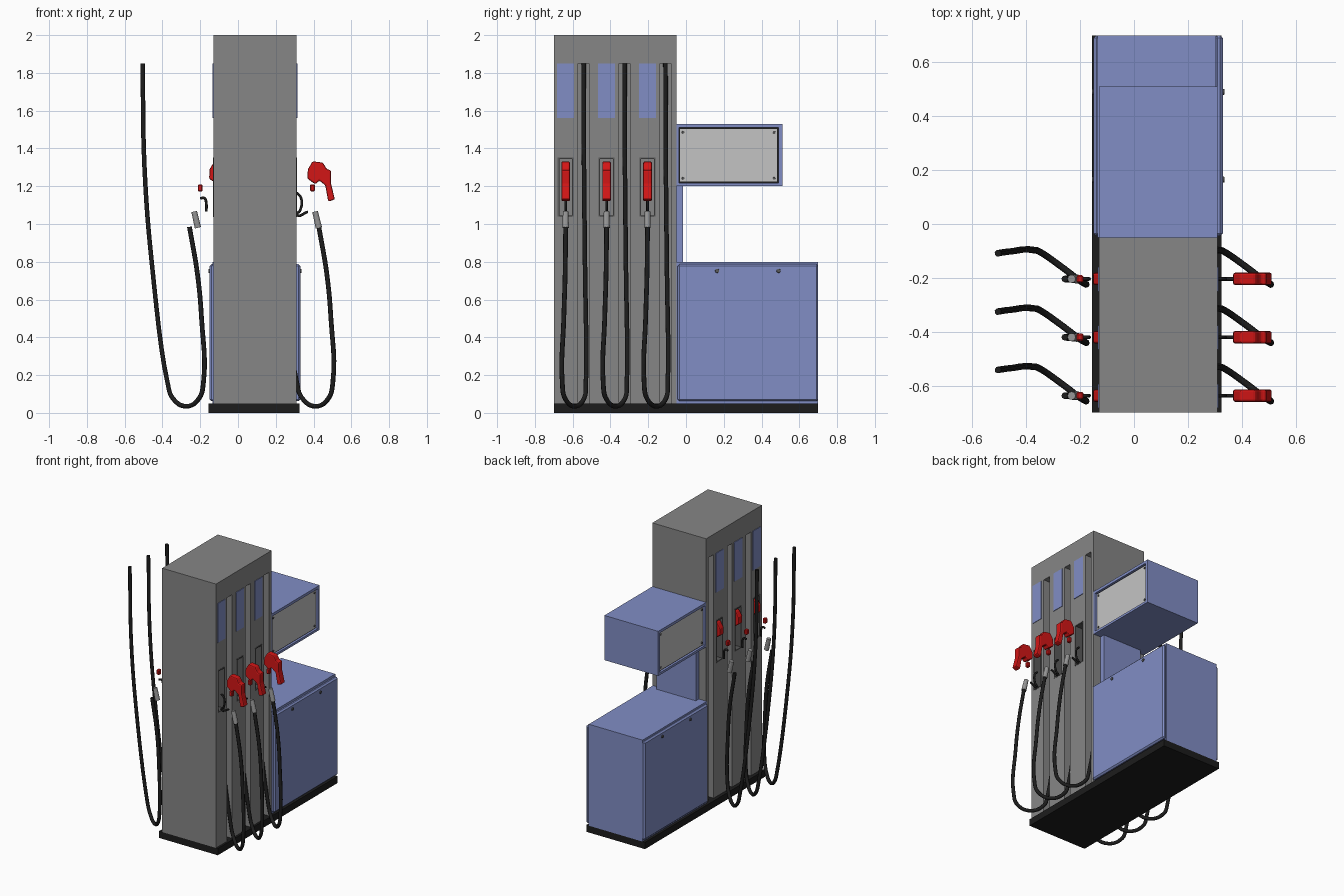
import bpy, bmesh
from mathutils import Vector

if "Cube" in bpy.data.objects:
    bpy.data.objects.remove(bpy.data.objects["Cube"])


def material(name, r, g, b):
    m = bpy.data.materials.new(name)
    m.use_nodes = True
    m.diffuse_color = (r, g, b, 1)
    m.node_tree.nodes["Principled BSDF"].inputs["Base Color"].default_value = (r, g, b, 1)
    return m


GREY = material("cabinet grey", 0.24, 0.24, 0.24)
DARK = material("recess grey", 0.1, 0.1, 0.1)
METAL = material("light metal", 0.3, 0.3, 0.3)
BLUE = material("panel blue", 0.22, 0.27, 0.56)
LIGHT = material("screen grey", 0.55, 0.55, 0.55)
RED = material("nozzle red", 0.65, 0.008, 0.008)
BLACK = material("rubber black", 0.012, 0.012, 0.012)


def add(name, bm, mat):
    bmesh.ops.recalc_face_normals(bm, faces=bm.faces)
    mesh = bpy.data.meshes.new(name)
    bm.to_mesh(mesh)
    bm.free()
    mesh.materials.append(mat)
    ob = bpy.data.objects.new(name, mesh)
    bpy.context.collection.objects.link(ob)
    return ob


def bevel(ob, width, segments=1):
    mod = ob.modifiers.new("bevel", 'BEVEL')
    mod.width, mod.segments = width, segments


def box(name, xs, ys, zs, mat):
    bm = bmesh.new()
    bmesh.ops.create_cube(bm, size=1)
    for v in bm.verts:
        v.co = [r[0] if c < 0 else r[1] for c, r in zip(v.co, (xs, ys, zs))]
    return add(name, bm, mat)


def rod(name, a, b, r1, r2, mat, sides=12):
    a, b = Vector(a), Vector(b)
    bm = bmesh.new()
    bmesh.ops.create_cone(bm, cap_ends=True, segments=sides, radius1=r1, radius2=r2,
                          depth=(b - a).length)
    turn = (b - a).to_track_quat('Z', 'Y').to_matrix()
    for v in bm.verts:
        v.co = turn @ v.co + (a + b) / 2
    return add(name, bm, mat)


def tube(name, points, radius, mat):
    cu = bpy.data.curves.new(name, 'CURVE')
    cu.dimensions = '3D'
    cu.bevel_depth, cu.bevel_resolution, cu.resolution_u = radius, 2, 6
    cu.use_fill_caps = True
    sp = cu.splines.new('BEZIER')
    sp.bezier_points.add(len(points) - 1)
    for bp, p in zip(sp.bezier_points, points):
        bp.co = p
        bp.handle_left_type = bp.handle_right_type = 'AUTO'
    cu.materials.append(mat)
    ob = bpy.data.objects.new(name, cu)
    bpy.context.collection.objects.link(ob)
    return ob


def slab(name, outline, y, half, mat):
    # side outline in x and z, thickened along y
    bm = bmesh.new()
    f = bm.faces.new([bm.verts.new((x, y - half, z)) for x, z in outline])
    ext = bmesh.ops.extrude_face_region(bm, geom=[f])["geom"]
    for v in ext:
        if isinstance(v, bmesh.types.BMVert):
            v.co.y += 2 * half
    return add(name, bm, mat)


def cut(ob, cutters):
    for c in cutters:
        mod = ob.modifiers.new("cut", 'BOOLEAN')
        mod.operation, mod.solver, mod.object = 'DIFFERENCE', 'EXACT', c
        bpy.context.view_layer.objects.active = ob
        bpy.ops.object.modifier_apply(modifier=mod.name)
        bpy.data.objects.remove(c)


MID, HALF = 0.09, 0.22
SIDES = (("right", -1), ("left", 1))


def span(side, a, b):
    # x range measured outward from the middle plane
    return sorted((MID + side * a, MID + side * b))


# Plinth, lower cabinet and its doors
box("plinth", (-0.155, 0.325), (-0.7, 0.7), (0, 0.05), BLACK)
box("cabinet_core", (-0.135, 0.305), (-0.05, 0.7), (0.05, 0.8), BLUE)
for word, s in SIDES:
    door = box(word + "_door", span(s, 0.21, 0.24), (-0.045, 0.7), (0.062, 0.787), BLUE)
    bevel(door, 0.01)
    for y in (0.165, 0.49):
        rod(word + "_lock", (MID + s * 0.235, y, 0.752), (MID + s * 0.246, y, 0.752),
            0.012, 0.01, DARK)

# Display head on its support plate
box("display_support", (-0.07, 0.25), (-0.05, -0.015), (0.8, 1.21), BLUE)
head = box("display_head", (-0.13, 0.31), (-0.05, 0.51), (1.2, 1.53), BLUE)
cut(head, [box("cutter", span(s, HALF - 0.02, 0.3), (-0.038, 0.49), (1.217, 1.51), BLUE)
           for word, s in SIDES])
for word, s in SIDES:
    box(word + "_screen_gap", span(s, 0.196, 0.203), (-0.038, 0.49), (1.217, 1.51), BLACK)
    box(word + "_screen", span(s, 0.2, 0.208), (-0.032, 0.483), (1.224, 1.503), LIGHT)
    for y in (-0.015, 0.466):
        for z in (1.242, 1.486):
            rod(word + "_screw", (MID + s * 0.205, y, z), (MID + s * 0.213, y, z),
                0.008, 0.007, DARK, 8)

# Hose path and nozzle outline, with y measured from the module edge
HOSE = [(.428, .063, .985), (.471, .06, .73), (.492, .053, .5), (.502, .045, .16),
        (.481, .058, .08), (.413, .11, .035), (.338, .162, .08), (.312, .17, .16),
        (.228, .165, .8), (.19, .16, 1.3), (.18, .158, 1.85)]
GRIP = [(.367, 1.24), (.37, 1.29), (.395, 1.332), (.45, 1.325), (.47, 1.29), (.492, 1.285),
        (.492, 1.215), (.513, 1.13), (.478, 1.118), (.462, 1.205), (.43, 1.23), (.41, 1.21)]
GUARD = [(.31, 1.165), (.333, 1.14), (.328, 1.07), (.312, 1.05), (.37, 1.065)]
HOOK = [(-.2, 1.135), (-.178, 1.137), (-.168, 1.11), (-.168, 1.065)]

# Three pump modules, each with a hose channel and nozzle holder on both sides
PITCH = 0.65 / 3
for i in range(3):
    y0 = -0.7 + i * PITCH
    n = "_%d" % (i + 1)
    column = box("pump_column" + n, (-0.13, 0.31), (y0, y0 + PITCH), (0.05, 2), GREY)
    cutters = []
    for word, s in SIDES:
        cutters.append(box("cutter", span(s, 0.065, 0.4), (y0 + 0.129, y0 + 0.187),
                           (0, 1.85), GREY))
        cutters.append(box("cutter", span(s, 0.15, 0.4), (y0 + 0.023, y0 + 0.102),
                           (1.04, 1.35), GREY))
    cut(column, cutters)

    yc = y0 + 0.063
    for word, s in SIDES:
        box(word + "_grade_plate" + n, span(s, HALF - 0.002, HALF + 0.004),
            (y0 + 0.017, y0 + 0.107), (1.56, 1.85), BLUE)
        # holder trim around the recess opening
        for a, b, c, d in ((.021, .029, 1.04, 1.352), (.096, .104, 1.04, 1.352),
                           (.029, .096, 1.344, 1.352), (.029, .096, 1.038, 1.046)):
            box(word + "_holder_trim" + n, span(s, 0.15, HALF + 0.002),
                (y0 + a, y0 + b), (c, d), DARK)

        right = s < 0
        dx = -0.685 if right else 0
        tube(word + "_hose" + n, [(x + dx, y0 + y, z) for x, y, z in HOSE], 0.0125, BLACK)
        dx = -0.64 if right else 0
        rod(word + "_hose_coupling" + n, (.428 + dx, yc, .98), (.408 + dx, yc, 1.066),
            0.017, 0.015, METAL)
        dx = -0.52 if right else 0
        grip = slab(word + "_nozzle" + n, [(x + dx, z) for x, z in GRIP], yc, 0.023, RED)
        bevel(grip, 0.008, 2)
        dx = -0.595 if right else 0
        trigger = box(word + "_trigger" + n, (.382 + dx, .407 + dx), (yc - .014, yc + .014),
                      (1.172, 1.21), RED)
        bevel(trigger, 0.005)
        tube(word + "_trigger_guard" + n,
             [(x, yc, z) for x, z in (HOOK if right else GUARD)], 0.007, BLACK)
